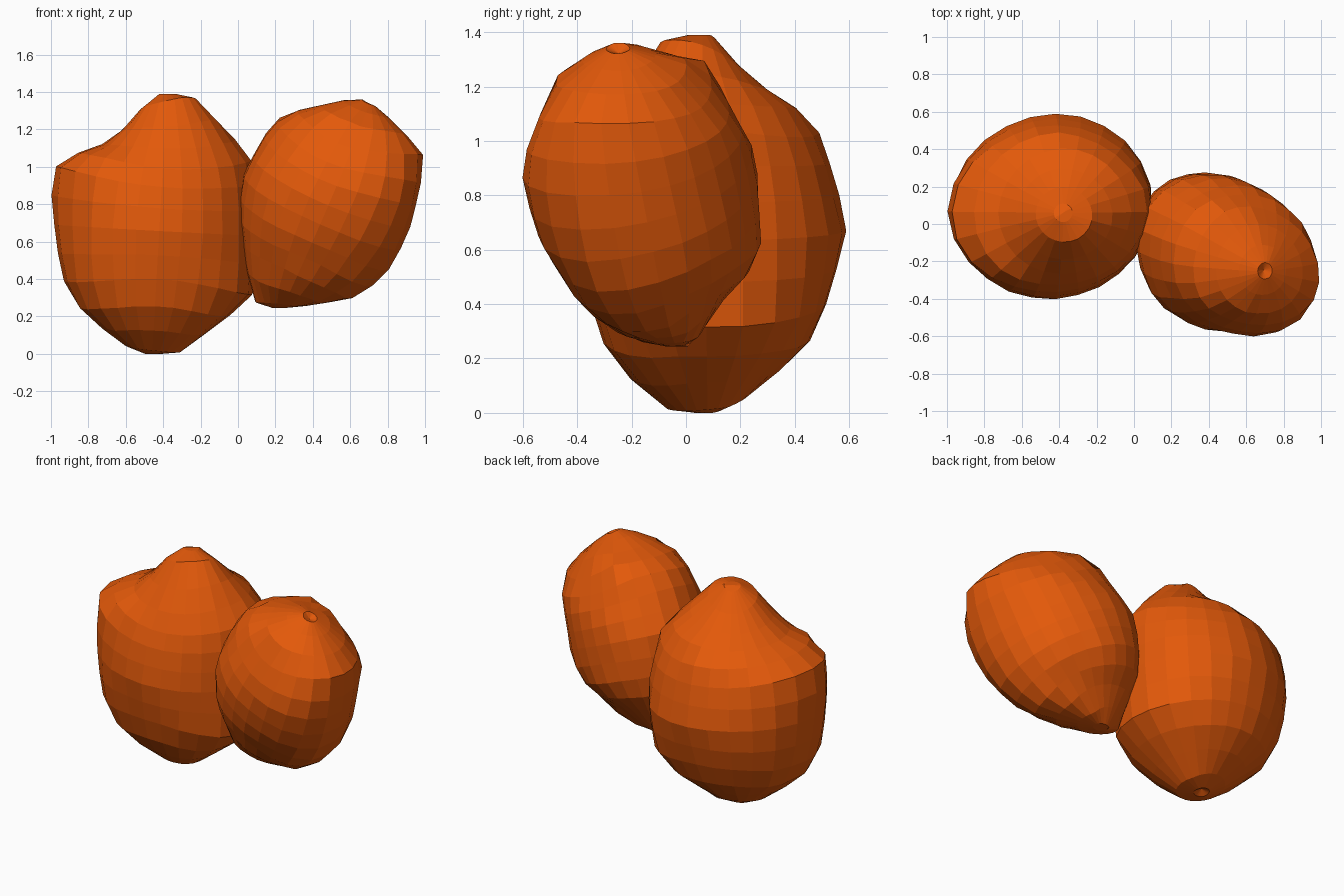
import bpy, bmesh, random
from math import sin, cos, pi, radians
from mathutils import Vector

if "Cube" in bpy.data.objects:
    bpy.data.objects.remove(bpy.data.objects["Cube"])

random.seed(4)
skin = bpy.data.materials.new("orange_skin")
skin.diffuse_color = (0.77, 0.1, 0.003, 1)
skin.use_nodes = True
skin.node_tree.nodes["Principled BSDF"].inputs["Base Color"].default_value = skin.diffuse_color

LATS = [4, 13, 25, 38, 51, 63, 77, 92, 108, 123, 138, 153, 167, 176]
SEGS = 24


def inside(p, levels, skew):
    """Is p within the stack of skewed, rounded cross-sections?"""
    for a, b in zip(levels, levels[1:]):
        if a[0] <= p.z <= b[0]:
            t = (p.z - a[0]) / (b[0] - a[0])
            x0, x1, y0, y1, front, back = [m + (n - m) * t
                                           for m, n in zip(a[1:], b[1:])]
            u = (2 * p.x - x0 - x1) / (x1 - x0)
            v = (2 * p.y - y0 - y1) / (y1 - y0)
            e = front if v < 0 else back
            return abs(u) ** e + abs(v) ** e - 2 * skew * u * v <= 1 - skew ** 2
    return False


def make_fruit(name, levels, centre, axis, skew, pits):
    """Sphere grid around a tilted axis, pushed out to the section outline."""
    centre = Vector(centre)
    turn = Vector((0, 0, 1)).rotation_difference(Vector(axis))

    def point(lat, lon, factor):
        d = Vector((sin(lat) * cos(lon), sin(lat) * sin(lon), cos(lat)))
        d.rotate(turn)
        lo, hi = 0.0, 1.5
        for _ in range(24):
            mid = (lo + hi) / 2
            if inside(centre + d * mid, levels, skew):
                lo = mid
            else:
                hi = mid
        return centre + d * lo * factor

    bm = bmesh.new()
    top = bm.verts.new(point(0, 0, pits[0]))
    rings = []
    for lat in LATS:
        rings.append([bm.verts.new(point(radians(lat), 2 * pi * i / SEGS,
                                         random.uniform(0.996, 1.008)
                                         if 20 < lat < 160 else 1.0))
                      for i in range(SEGS)])
    bottom = bm.verts.new(point(pi, 0, pits[1]))
    for i in range(SEGS):
        j = (i + 1) % SEGS
        bm.faces.new((top, rings[0][i], rings[0][j]))
        for a, b in zip(rings, rings[1:]):
            bm.faces.new((a[i], b[i], b[j], a[j]))
        bm.faces.new((rings[-1][j], rings[-1][i], bottom))
    bmesh.ops.recalc_face_normals(bm, faces=bm.faces)
    mesh = bpy.data.meshes.new(name)
    bm.to_mesh(mesh)
    bm.free()
    mesh.materials.append(skin)
    ob = bpy.data.objects.new(name, mesh)
    bpy.context.collection.objects.link(ob)


# Large fruit with a raised neck:
# z, x min, x max, y min, y max, roundness of front and back
make_fruit("large_fruit", [
    (0.00, -.50, -.34, -.04, .10, 2, 2), (0.02, -.57, -.27, -.08, .18, 2, 2),
    (0.10, -.68, -.18, -.18, .27, 2.2, 2), (0.21, -.81, -.04, -.28, .41, 2.4, 2.1),
    (0.30, -.90, .07, -.32, .48, 2.4, 2.2), (0.45, -.945, .09, -.36, .53, 2.2, 2.1),
    (0.65, -.98, .10, -.40, .59, 2, 2), (0.85, -.995, .10, -.38, .55, 2, 1.95),
    (0.97, -1.0, .09, -.34, .51, 2.05, 1.8), (1.05, -.93, .07, -.30, .48, 2.05, 1.65),
    (1.12, -.72, .00, -.25, .41, 2, 1.65), (1.20, -.62, -.06, -.20, .28, 2, 1.8),
    (1.30, -.53, -.17, -.13, .17, 2, 2), (1.37, -.46, -.23, -.09, .12, 2, 2),
    (1.39, -.42, -.27, -.03, .09, 2, 2)],
    (-.42, .07, .68), (.04, -.01, .7), 0.03, (1.0, 0.96))

# Small fruit leaning to the right and forward
make_fruit("small_fruit", [
    (0.245, .12, .25, -.10, .04, 2, 2), (0.26, .10, .40, -.16, .05, 2, 2),
    (0.30, .08, .63, -.27, .06, 2.1, 2), (0.40, .06, .76, -.39, .12, 2.3, 2),
    (0.50, .035, .84, -.45, .22, 2.4, 2), (0.60, .02, .88, -.52, .275, 2.5, 2),
    (0.70, .01, .92, -.56, .275, 2.5, 2), (0.85, .01, .96, -.595, .265, 2.4, 2),
    (0.97, .03, .985, -.58, .25, 2.4, 2), (1.04, .07, 1.0, -.56, .21, 2.4, 2),
    (1.17, .14, .90, -.50, .14, 2.4, 2), (1.25, .21, .82, -.46, .10, 2.4, 2),
    (1.29, .26, .77, -.40, .07, 2.3, 2),
    (1.33, .45, .73, -.34, -.11, 2, 2), (1.36, .58, .67, -.28, -.19, 2, 2)],
    (.46, -.14, .78), (.24, -.11, .56), -0.2, (0.96, 1.0))
